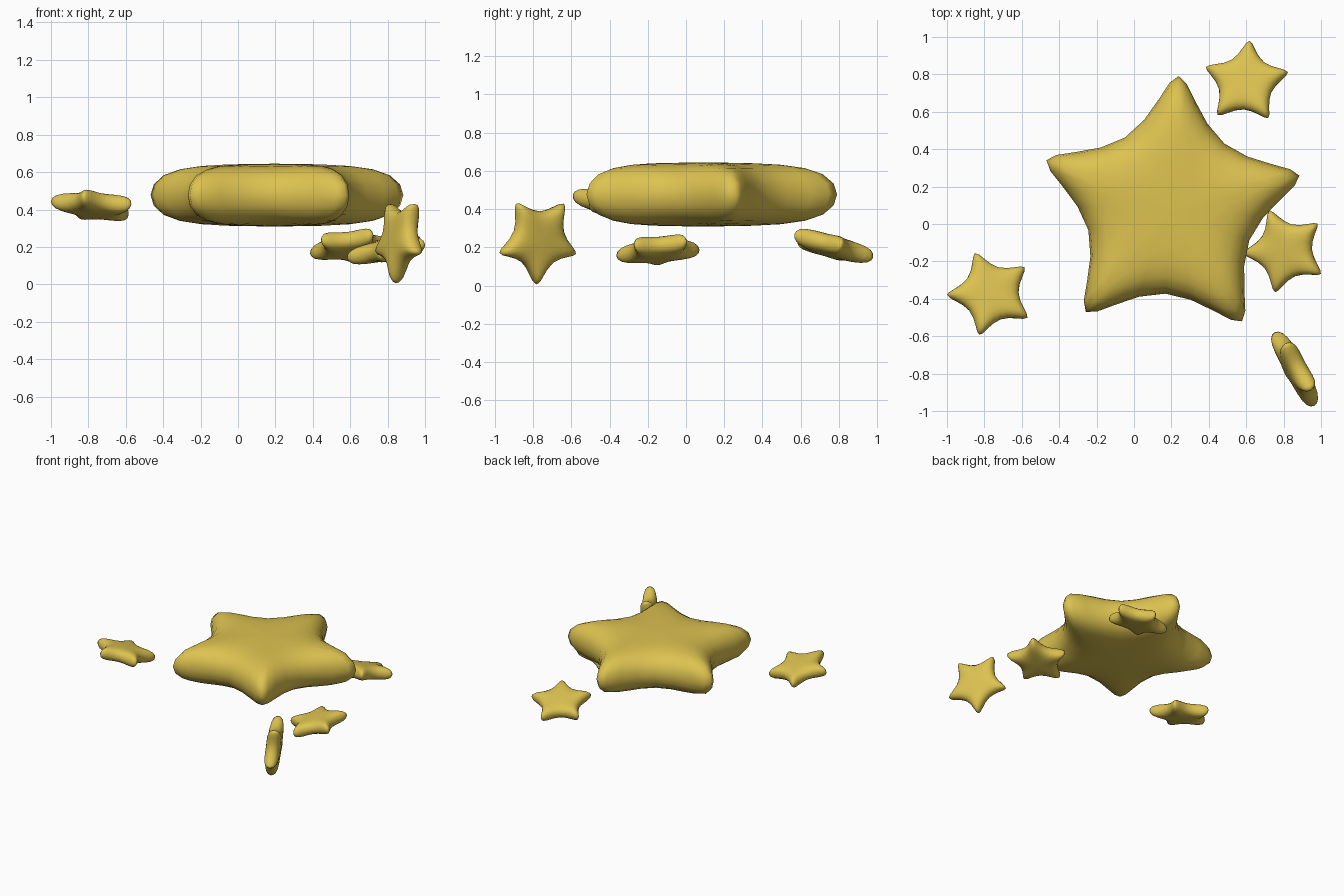
import bpy, math
from mathutils import Vector, Matrix

if "Cube" in bpy.data.objects:
    bpy.data.objects.remove(bpy.data.objects["Cube"])

gold = bpy.data.materials.new("gold")
gold.diffuse_color = (0.72, 0.54, 0.08, 1)
gold.use_nodes = True
gold.node_tree.nodes["Principled BSDF"].inputs["Base Color"].default_value = gold.diffuse_color


def puffy_star_mesh():
    """Rounded five-point star, tip radius 1, first tip on +x, flat in xy."""
    tip_r, inner_r, rim_z, apex_z = 1.39, 0.43, 0.225, 0.253
    verts = []
    for z in (rim_z, -rim_z):
        for i in range(10):
            r = inner_r if i % 2 else tip_r
            a = math.radians(36 * i)
            verts.append((r * math.cos(a), r * math.sin(a), z))
    verts += [(0, 0, apex_z), (0, 0, -apex_z)]
    faces = []
    for i in range(10):
        j = (i + 1) % 10
        faces += [(20, i, j), (21, 10 + j, 10 + i), (i, 10 + i, 10 + j, j)]
    cage = bpy.data.meshes.new("star_cage")
    cage.from_pydata(verts, [], faces)

    # round the cage off, then bring it to exact proportions
    helper = bpy.data.objects.new("star_cage", cage)
    bpy.context.collection.objects.link(helper)
    sub = helper.modifiers.new("round", 'SUBSURF')
    sub.levels = sub.render_levels = 2
    deps = bpy.context.evaluated_depsgraph_get()
    mesh = bpy.data.meshes.new_from_object(helper.evaluated_get(deps))
    bpy.data.objects.remove(helper)
    radius = max(v.co.xy.length for v in mesh.vertices)
    half = max(v.co.z for v in mesh.vertices)
    mesh.transform(Matrix.Diagonal((1 / radius, 1 / radius, 0.236 / half, 1)))
    mesh.polygons.foreach_set("use_smooth", [True] * len(mesh.polygons))
    mesh.materials.clear()
    mesh.materials.append(gold)
    return mesh


base = puffy_star_mesh()


def star(name, centre, tip, normal, radius):
    """Place a star with one tip pointing along tip and its face along normal."""
    n = Vector(normal).normalized()
    t = Vector(tip)
    t = (t - n * t.dot(n)).normalized()
    s = n.cross(t)
    mesh = base.copy()
    rot = Matrix((t, s, n)).transposed().to_4x4()
    mesh.transform(Matrix.Translation(centre) @ rot @ Matrix.Scale(radius, 4))
    ob = bpy.data.objects.new(name, mesh)
    bpy.context.collection.objects.link(ob)


# large flat star in the middle
star("large_star", (0.195, 0.08, 0.477), (0.061, 0.998, 0), (0, 0, 1), 0.712)

# small tilted stars around it
star("small_star_back", (0.598, 0.756, 0.207), (0.02, 0.224, -0.06), (-0.09, 0.27, 1), 0.232)
star("small_star_right", (0.808, -0.143, 0.187), (0.17, 0.143, 0.05), (-0.21, -0.09, 1), 0.23)
star("small_star_left", (-0.766, -0.372, 0.42), (-0.234, -0.008, 0.02), (0.1, 0.22, 1), 0.235)
star("small_star_upright", (0.864, -0.772, 0.24), (-0.02, -0.012, -0.23), (-0.1506, -0.0814, 0.0169), 0.235)
